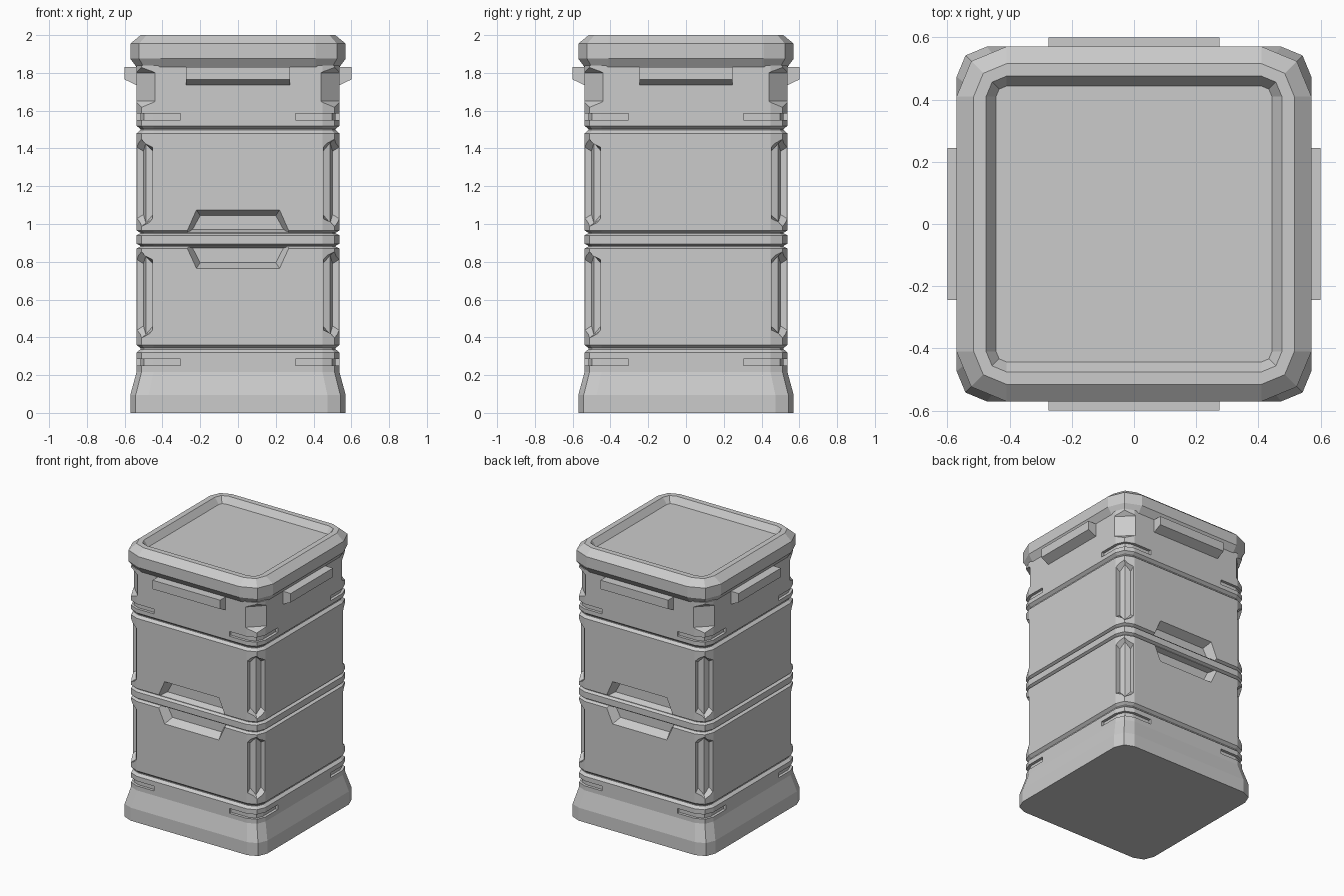
import bpy, bmesh, math
from mathutils import Matrix, Vector

if "Cube" in bpy.data.objects:
    bpy.data.objects.remove(bpy.data.objects["Cube"])

grey = bpy.data.materials.new("plain_grey")
grey.use_nodes = True
COLOUR = (0.6, 0.6, 0.6, 1)
grey.diffuse_color = COLOUR
grey.node_tree.nodes["Principled BSDF"].inputs["Base Color"].default_value = COLOUR


def make_object(name, bm):
    bmesh.ops.recalc_face_normals(bm, faces=bm.faces)
    mesh = bpy.data.meshes.new(name)
    bm.to_mesh(mesh)
    bm.free()
    mesh.materials.append(grey)
    obj = bpy.data.objects.new(name, mesh)
    bpy.context.collection.objects.link(obj)
    return obj


def rounded_square(half, flat):
    """Square outline with two-segment corners; flat is where the sides end."""
    pts = []
    for i in range(4):
        for j in range(3):
            a = math.radians(90 * i + 45 * j)
            turn = Matrix.Rotation(math.radians(90 * i), 2)
            centre = turn @ Vector((flat, flat))
            pts.append(centre + (half - flat) * Vector((math.cos(a), math.sin(a))))
    return pts


def loft(bm, rings, matrix=Matrix()):
    """Skin closed rings of points and cap both ends."""
    loops = [[bm.verts.new(matrix @ Vector(p)) for p in ring] for ring in rings]
    for a, b in zip(loops, loops[1:]):
        for i in range(len(a)):
            k = (i + 1) % len(a)
            bm.faces.new((a[i], a[k], b[k], b[i]))
    bm.faces.new(loops[0])
    bm.faces.new(loops[-1])


def stack(name, profile):
    bm = bmesh.new()
    loft(bm, [[(p.x, p.y, z) for p in rounded_square(h, f)] for z, h, f in profile])
    return make_object(name, bm)


# Body: flared foot, two panels, a middle band and the collar
W, G, F = 0.537, 0.517, 0.447
body_profile = [(0, 0.57, 0.473), (0.095, 0.57, 0.473), (0.217, W, F)]
for low, high in ((0.32, 0.36), (0.87, 0.895), (0.94, 0.965), (1.48, 1.52)):
    third = (high - low) * 0.42
    body_profile += [(low, W, F), (low + third, G, F), (high - third, G, F), (high, W, F)]
body_profile.append((1.84, W, F))
body = stack("body", body_profile)

# Lid with bevelled rim and sunken top
E = 0.41
stack("lid", [(1.83, W, E), (1.875, 0.57, E), (1.955, 0.57, E),
              (2.0, 0.515, E), (2.0, 0.475, E), (1.955, 0.443, E)])

cut = bmesh.new()


def corner_slot(spin, low, high):
    """Pointed upright slot with a folded floor; x runs along the diagonal."""
    def ring(edge, ridge, t, inset):
        a, b, tip = low + inset, high - inset, 0.045
        return [(ridge, 0, a), (edge, t, a + tip), (edge, t, b - tip),
                (ridge, 0, b), (edge, -t, b - tip), (edge, -t, a + tip)]
    inner, outer = ring(0.672, 0.69, 0.036, 0.03), ring(0.72, 0.76, 0.078, -0.01)
    loops = [[cut.verts.new(spin @ Vector(p)) for p in r] for r in (inner, outer)]
    for i in range(6):
        k = (i + 1) % 6
        cut.faces.new((loops[0][i], loops[0][k], loops[1][k], loops[1][i]))
    for v in loops:
        cut.faces.new(v[:4])
        cut.faces.new((v[3], v[4], v[5], v[0]))


# Corner details: upright slots, wrapped grooves and the chamfer below the lid
for i in range(4):
    quarter = Matrix.Rotation(math.radians(90 * i), 4, 'Z')
    diagonal = Matrix.Rotation(math.radians(90 * i + 45), 4, 'Z')
    for low, high in ((0.385, 0.865), (0.975, 1.46)):
        corner_slot(diagonal, low, high)
    wrap = [(0.305, G), (F, G), (0.497, 0.497), (G, F), (G, 0.305),
            (0.6, 0.305), (0.6, 0.6), (0.305, 0.6)]
    for low in (0.25, 1.55):
        loft(cut, [[(x, y, z) for x, y in wrap] for z in (low, low + 0.035)], quarter)
    notch = [(0.69, 1.65), (0.78, 1.56), (0.78, 1.88), (0.69, 1.80)]
    loft(cut, [[(d, t, z) for d, z in notch] for t in (-0.2, 0.2)], diagonal)

# Hand recesses above and below the middle band, front and back
for angle in (0, 180):
    spin = Matrix.Rotation(math.radians(angle), 4, 'Z')
    for near, far, floor_near, floor_far in ((0.95, 1.075, 0.972, 1.045),
                                             (0.885, 0.765, 0.872, 0.795)):
        def trapezoid(y, a, b, wide, narrow):
            return [(-wide, y, a), (wide, y, a), (narrow, y, b), (-narrow, y, b)]
        loft(cut, [trapezoid(-0.475, floor_near, floor_far, 0.24, 0.2),
                   trapezoid(-W, near, far, 0.275, 0.22),
                   trapezoid(-0.6, near, far, 0.275, 0.22)], spin)

# Carve the body, then drop the cutter
cutter = make_object("cutter", cut)
cutter.hide_render = True
mod = body.modifiers.new("carve", 'BOOLEAN')
mod.operation, mod.solver, mod.object = 'DIFFERENCE', 'EXACT', cutter
mod.use_self = True
graph = bpy.context.evaluated_depsgraph_get()
carved = bpy.data.meshes.new_from_object(body.evaluated_get(graph))
body.modifiers.clear()
body.data = carved
bpy.data.objects.remove(cutter)

# Grip plates under the lid, wider on front and back
for i, name in enumerate(("front_grip", "left_grip", "back_grip", "right_grip")):
    half = 0.275 if i % 2 == 0 else 0.245
    side = [(-0.5, 1.735), (-W, 1.735), (-0.6, 1.765), (-0.6, 1.83), (-0.5, 1.83)]
    grip = bmesh.new()
    loft(grip, [[(x, y, z) for y, z in side] for x in (-half, half)],
         Matrix.Rotation(math.radians(90 * i), 4, 'Z'))
    make_object(name, grip)
